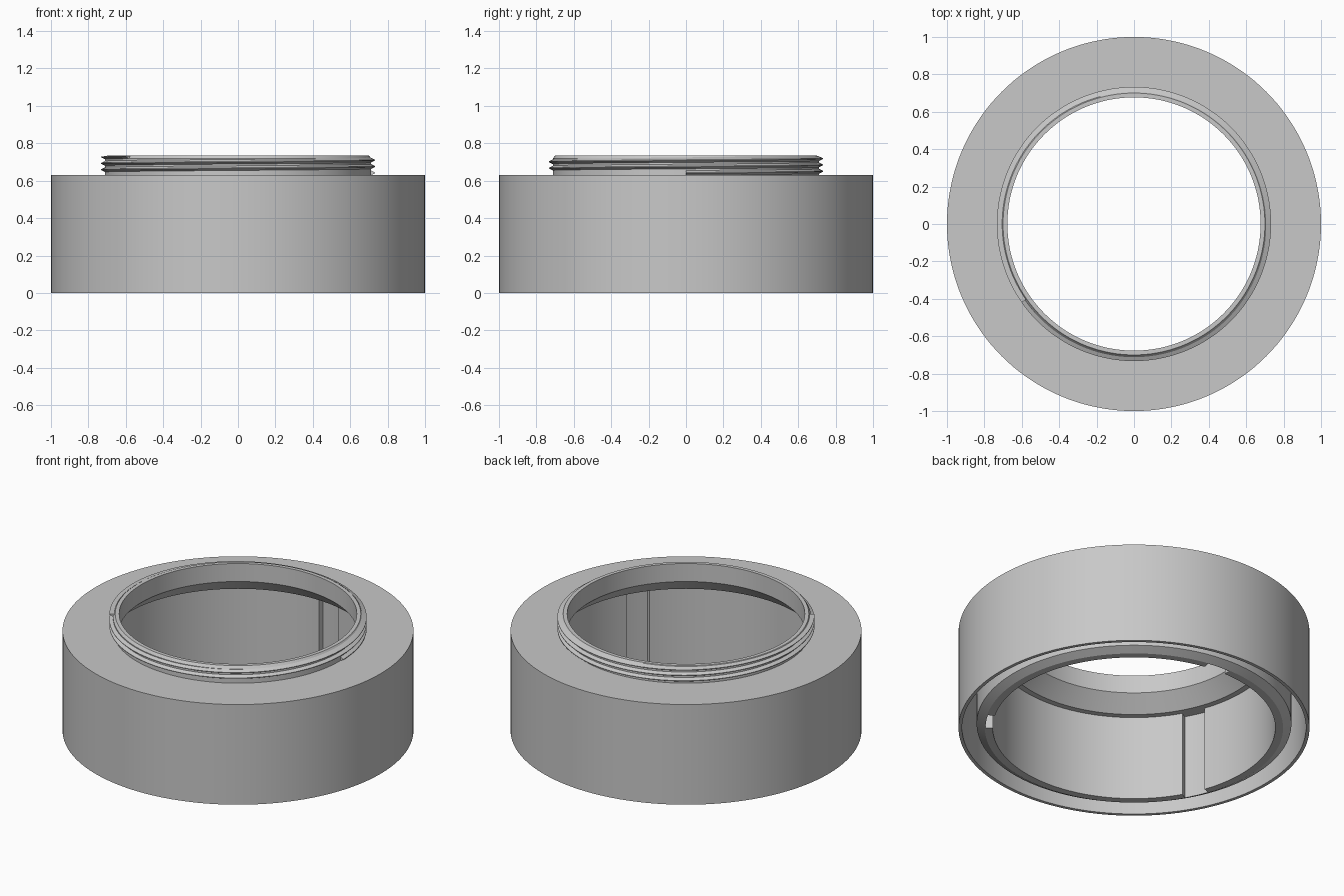
import bpy, bmesh
from math import sin, cos, radians, pi

cube = bpy.data.objects.get("Cube")
if cube:
    bpy.data.objects.remove(cube, do_unlink=True)

# One plain grey for the whole adapter
COLOR = (0.58, 0.58, 0.58, 1.0)
grey = bpy.data.materials.new("satin_grey")
grey.use_nodes = True
grey.diffuse_color = COLOR
bsdf = grey.node_tree.nodes["Principled BSDF"]
bsdf.inputs["Base Color"].default_value = COLOR
bsdf.inputs["Roughness"].default_value = 0.6

STEP = 2.5          # degrees per facet
SLOT_START = 80     # first bayonet slot, repeated three times
SLOT_WIDTH = 10
LEDGE_Z = 0.533
TOP_Z = 0.63
RIM_Z = 0.735


def polar(r, deg, z):
    return (r * cos(radians(deg)), r * sin(radians(deg)), z)


def skin(name, rings, closed):
    """Join successive cross-sections into one mesh object."""
    bm = bmesh.new()
    rows = [[bm.verts.new(p) for p in ring] for ring in rings]
    pairs = list(zip(rows, rows[1:]))
    if closed:
        pairs.append((rows[-1], rows[0]))
    for a, b in pairs:
        for i in range(len(a)):
            j = (i + 1) % len(a)
            bm.faces.new((a[i], b[i], b[j], a[j]))
    if not closed:
        bm.faces.new(rows[0])
        bm.faces.new(rows[-1])
    bmesh.ops.remove_doubles(bm, verts=bm.verts, dist=1e-5)
    bmesh.ops.dissolve_degenerate(bm, edges=bm.edges, dist=1e-6)
    bmesh.ops.recalc_face_normals(bm, faces=bm.faces)
    mesh = bpy.data.meshes.new(name)
    bm.to_mesh(mesh)
    bm.free()
    mesh.materials.append(grey)
    obj = bpy.data.objects.new(name, mesh)
    bpy.context.collection.objects.link(obj)
    bpy.ops.object.select_all(action='DESELECT')
    obj.select_set(True)
    bpy.context.view_layer.objects.active = obj
    bpy.ops.object.shade_smooth_by_angle(angle=radians(25))
    return obj


def body_profile(bore):
    """Half section: outer shell, top plate, threaded neck and inner sleeve."""
    return [
        (1.0, 0), (1.0, TOP_Z), (0.712, TOP_Z),             # outer shell and top
        (0.712, 0.718), (0.70, RIM_Z), (0.677, RIM_Z),      # neck
        (0.677, 0.622), (0.77, LEDGE_Z),                    # inner cone
        (bore, LEDGE_Z), (bore, 0), (0.85, 0),              # sleeve bore
        (0.897, 0.027), (0.897, 0.55),                      # sleeve outside
        (0.98, 0.55), (0.98, 0),                            # hidden groove
    ]


# Body: revolve the section, stepping the bore outward inside each slot
rings = []
for k in range(round(360 / STEP)):
    deg = k * STEP
    t = (deg - SLOT_START) % 120
    if t == 0:
        bores = [0.805, 0.846]
    elif t == SLOT_WIDTH:
        bores = [0.846, 0.805]
    else:
        bores = [0.846 if t < SLOT_WIDTH else 0.805]
    for bore in bores:
        rings.append([polar(r, deg, z) for r, z in body_profile(bore)])
skin("adapter_body", rings, True)

# Thread: a triangular rib winding up the neck
PITCH = 0.034
TURNS = 2.6
rings = []
count = round(TURNS * 360 / STEP)
for k in range(count + 1):
    deg = k * STEP
    z = TOP_Z + 0.012 + PITCH * deg / 360
    section = [(0.705, z - 0.016), (0.733, z - 0.002),
               (0.733, z + 0.002), (0.705, z + 0.016)]
    rings.append([polar(r, deg, min(max(h, TOP_Z - 0.003), RIM_Z - 0.003))
                  for r, h in section])
skin("neck_thread", rings, False)
